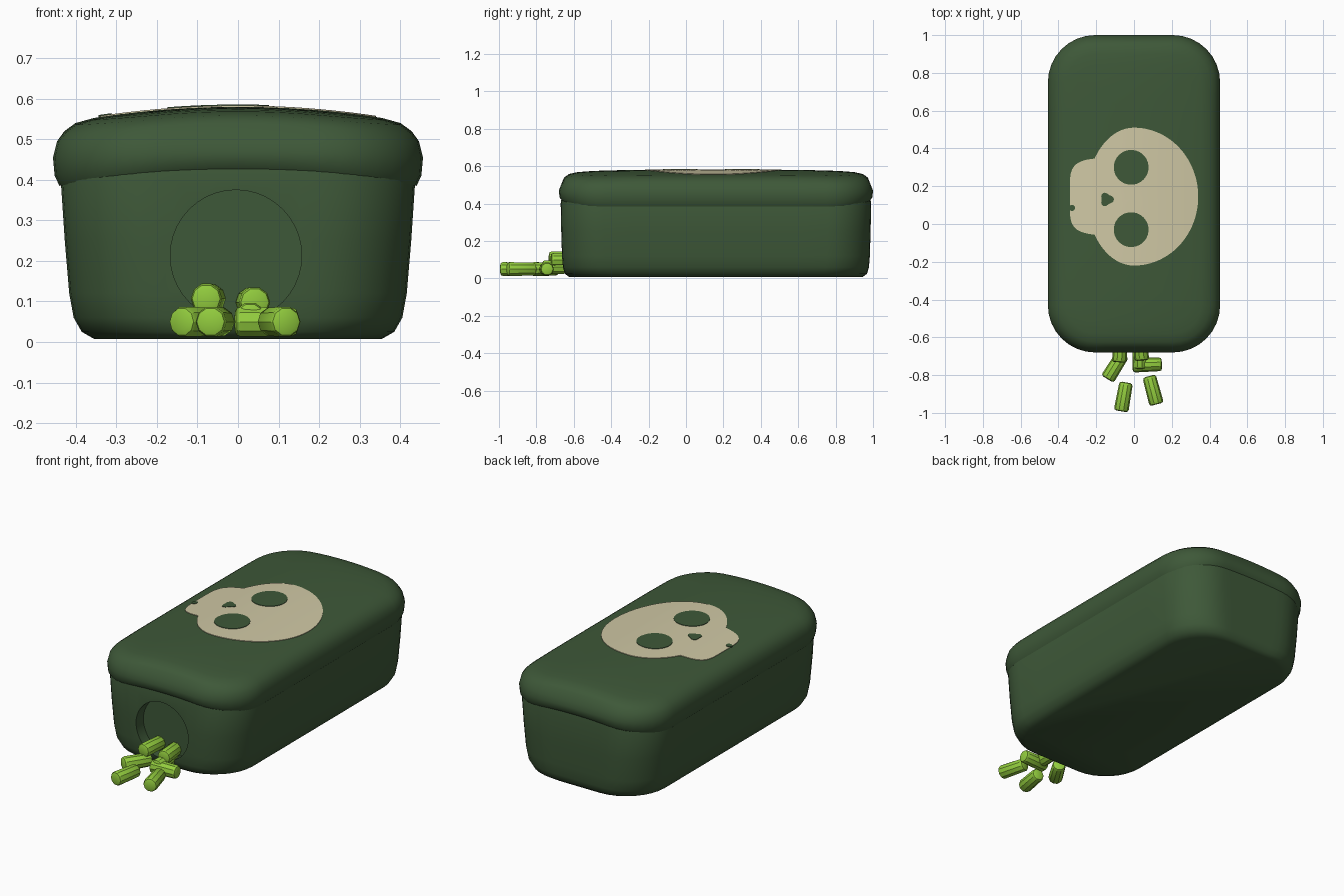
import bpy, bmesh, math
from mathutils import Matrix

if "Cube" in bpy.data.objects:
    bpy.data.objects.remove(bpy.data.objects["Cube"])

MID_Y = 0.16


def material(name, rgb):
    m = bpy.data.materials.new(name)
    m.use_nodes = True
    m.diffuse_color = (*rgb, 1)
    bsdf = m.node_tree.nodes["Principled BSDF"]
    bsdf.inputs["Base Color"].default_value = (*rgb, 1)
    bsdf.inputs["Roughness"].default_value = 0.8
    return m


green = material("dark green", (0.048, 0.098, 0.040))
cream = material("cream", (0.63, 0.58, 0.376))
lime = material("lime green", (0.288, 0.604, 0.048))


def finish(name, bm, mat, angle=40):
    bmesh.ops.recalc_face_normals(bm, faces=bm.faces)
    mesh = bpy.data.meshes.new(name)
    bm.to_mesh(mesh)
    bm.free()
    ob = bpy.data.objects.new(name, mesh)
    bpy.context.collection.objects.link(ob)
    mesh.materials.append(mat)
    bpy.ops.object.select_all(action='DESELECT')
    ob.select_set(True)
    bpy.context.view_layer.objects.active = ob
    bpy.ops.object.shade_smooth_by_angle(angle=math.radians(angle))
    return ob


def dome(x, y):
    """Height of the gently crowned lid top."""
    return 0.58 - 0.22 * x * x - 0.025 * (abs(y - MID_Y) / 0.84) ** 6


def rounded_ring(hx, hy, r, arc=8, cuts=8):
    """Points around a rounded rectangle, with divided straight edges."""
    pts = []
    corners = [(1, 1), (-1, 1), (-1, -1), (1, -1)]
    for i, (sx, sy) in enumerate(corners):
        cx, cy = sx * (hx - r), sy * (hy - r)
        for k in range(arc + 1):
            a = math.pi / 2 * (i + k / arc)
            pts.append((cx + r * math.cos(a), cy + r * math.sin(a)))
        # straight run towards the next corner
        nx, ny = corners[(i + 1) % 4]
        a = math.pi / 2 * (i + 1)
        ox, oy = r * math.cos(a), r * math.sin(a)
        ex, ey = nx * (hx - r), ny * (hy - r)
        for k in range(1, cuts):
            t = k / cuts
            pts.append((cx + (ex - cx) * t + ox, cy + (ey - cy) * t + oy))
    return [(x, y + MID_Y) for x, y in pts]


def loft(rings):
    bm = bmesh.new()
    loops = [[bm.verts.new(p) for p in ring] for ring in rings]
    for low, high in zip(loops, loops[1:]):
        n = len(low)
        for i in range(n):
            j = (i + 1) % n
            bm.faces.new((low[i], low[j], high[j], high[i]))
    bm.faces.new(loops[0][::-1])
    bm.faces.new(loops[-1])
    return bm


# Tapered box body: half width, half length, height
body_profile = [(0.355, 0.785, 0.008), (0.385, 0.808, 0.025), (0.405, 0.818, 0.06),
                (0.416, 0.823, 0.12), (0.427, 0.827, 0.25), (0.437, 0.83, 0.40),
                (0.42, 0.82, 0.46)]
body = finish("box_body", loft([[(x, y, z) for x, y in rounded_ring(hx, hy, 0.23)]
                                for hx, hy, z in body_profile]), green)

# Round entrance recessed into the front
bm = bmesh.new()
bmesh.ops.create_cone(bm, cap_ends=True, segments=40, radius1=0.162, radius2=0.162, depth=0.3,
                      matrix=Matrix.Translation((-0.005, -0.75, 0.213))
                      @ Matrix.Rotation(math.pi / 2, 4, 'X'))
cutter = finish("entrance_cutter", bm, green)
cutter.hide_render = True
bpy.context.view_layer.objects.active = body
cut = body.modifiers.new("entrance", 'BOOLEAN')
cut.operation = 'DIFFERENCE'
cut.solver = 'EXACT'
cut.object = cutter
bpy.ops.object.modifier_apply(modifier=cut.name)
bpy.data.objects.remove(cutter)
bpy.ops.object.select_all(action='DESELECT')
body.select_set(True)
bpy.ops.object.shade_smooth_by_angle(angle=math.radians(40))

# Lid: overhanging rim, arched at the ends, under a crowned top
rim = [(0.03, 0.40), (0.016, 0.385), (0.004, 0.41), (0, 0.455), (0.010, 0.495)]
crown = [(0.028, 0.02), (0.055, 0.005)] + [(0.1 + 0.057 * k, 0) for k in range(7)]
rings = []
for inset, z in rim:
    arch = 0.04 * max(0, 1 - (z - 0.385) / 0.11)
    rings.append([(x, y, z + arch * max(0, 1 - (x / 0.44) ** 2))
                  for x, y in rounded_ring(0.456 - inset, 0.84 - inset, 0.25 - inset)])
for inset, drop in crown:
    rings.append([(x, y, dome(x, y) - drop) for x, y in
                  rounded_ring(0.456 - inset, 0.84 - inset, max(0.25 - inset, 0.004))])
finish("lid", loft(rings), green)


def painted_plate(name, cx, cy, radius, lift, mat, steps=96, bands=8):
    """Thin plate following the lid; radius is a function of the angle."""
    bm = bmesh.new()
    centre = bm.verts.new((cx, cy, dome(cx, cy) + lift))
    previous = None
    for b in range(1, bands + 1):
        ring = []
        for s in range(steps):
            a = 2 * math.pi * s / steps
            r = radius(a) * b / bands
            x, y = cx + r * math.cos(a), cy + r * math.sin(a)
            ring.append(bm.verts.new((x, y, dome(x, y) + lift)))
        for s in range(steps):
            t = (s + 1) % steps
            if previous:
                bm.faces.new((previous[s], ring[s], ring[t], previous[t]))
            else:
                bm.faces.new((centre, ring[s], ring[t]))
        previous = ring
    # skirt down into the lid
    skirt = [bm.verts.new((v.co.x, v.co.y, v.co.z - lift - 0.001)) for v in previous]
    for s in range(steps):
        t = (s + 1) % steps
        bm.faces.new((previous[s], skirt[s], skirt[t], previous[t]))
    finish(name, bm, mat)


def skull_radius(a):
    """Egg-shaped cranium joined with a squarish jaw towards -x."""
    c, s = math.cos(a), math.sin(a)
    cranium = 1 / math.hypot(c / (0.34 if c > 0 else 0.25), s / 0.365)
    if c >= 0:
        return cranium
    jaw = (abs(c / 0.34) ** 5 + abs(s / 0.205) ** 5) ** -0.2
    return max(cranium, jaw)


# Skull emblem with green eye sockets, nose and tooth gap
painted_plate("skull_emblem", 0, 0.145, skull_radius, 0.003, cream, 180, 12)
for side, y in (("left", 0.30), ("right", -0.03)):
    painted_plate(f"{side}_eye_socket", -0.015, y, lambda a: 0.092, 0.0055, green, 48, 4)
painted_plate("nose_hole", -0.145, 0.13, lambda a: 0.033 + 0.006 * math.cos(3 * a),
              0.0055, green, 24, 2)
painted_plate("tooth_gap", -0.328, 0.085, lambda a: 0.016, 0.0055, green, 16, 2)

# Bait pellets spilling out: x, y, z, heading in degrees
pellets = [(-0.055, -0.915, 0.05, 80), (0.10, -0.88, 0.05, 105), (-0.10, -0.755, 0.05, 58),
           (0.07, -0.745, 0.05, 2), (0.03, -0.69, 0.06, 90),
           (-0.072, -0.655, 0.107, 85), (0.035, -0.645, 0.098, 95)]
for i, (x, y, z, heading) in enumerate(pellets):
    bm = bmesh.new()
    bmesh.ops.create_cone(bm, cap_ends=True, segments=10, radius1=0.039, radius2=0.036, depth=0.155)
    ends = [e for e in bm.edges if abs(e.verts[0].co.z - e.verts[1].co.z) < 0.01]
    bmesh.ops.bevel(bm, geom=ends, offset=0.014, segments=2, affect='EDGES', profile=0.5)
    bm.transform(Matrix.Translation((x, y, z))
                 @ Matrix.Rotation(math.radians(heading), 4, 'Z')
                 @ Matrix.Rotation(math.pi / 2, 4, 'Y'))
    finish(f"bait_pellet_{i + 1}", bm, lime, 30)
